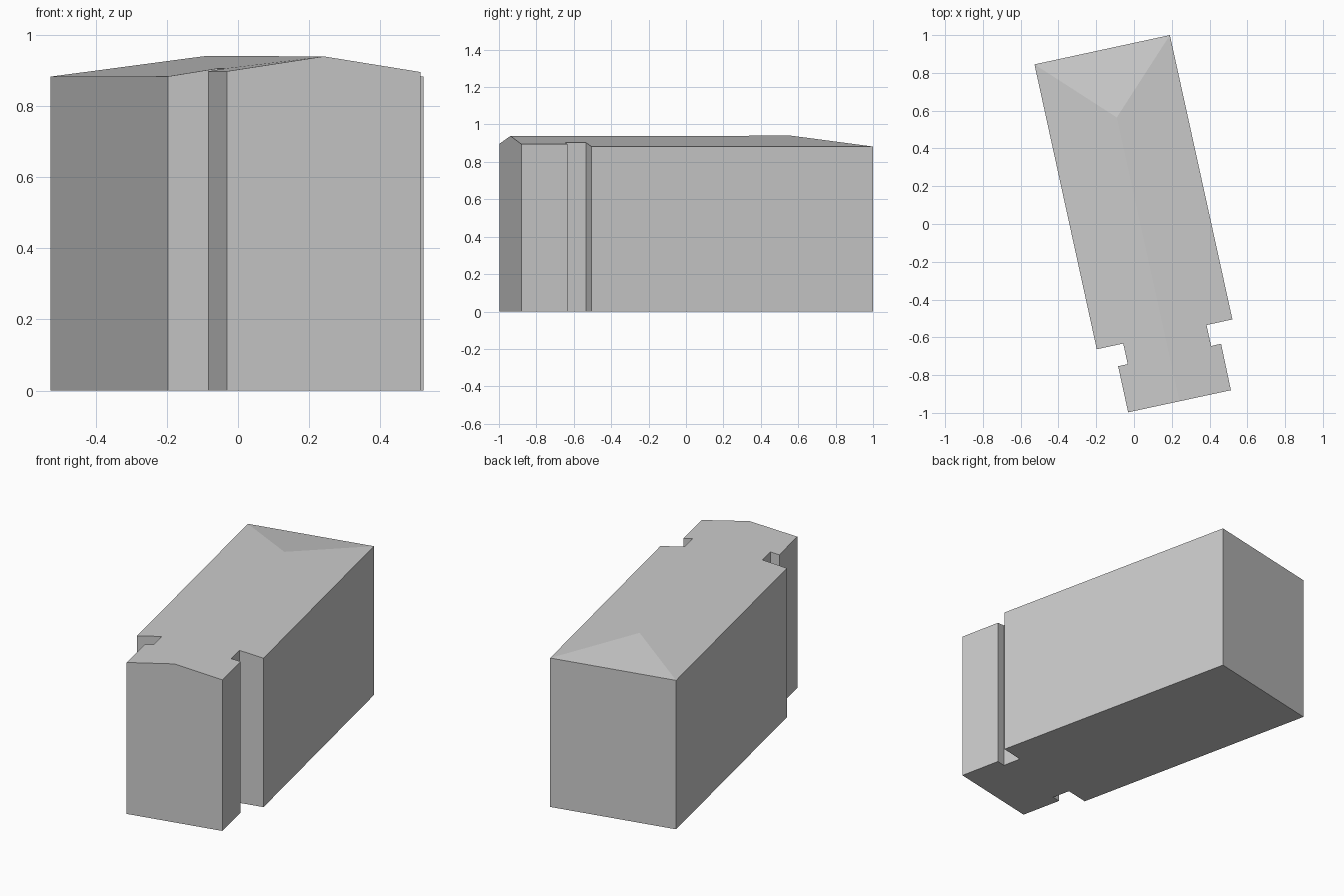
import bpy
import bmesh
from mathutils import Vector

cube = bpy.data.objects.get("Cube")
if cube:
    bpy.data.objects.remove(cube, do_unlink=True)

EAVE, RIDGE = 0.882, 0.94

# Single wall and roof colour
grey = bpy.data.materials.new("plain grey")
grey.use_nodes = True
colour = (0.6, 0.6, 0.6, 1)
grey.diffuse_color = colour
grey.node_tree.nodes["Principled BSDF"].inputs["Base Color"].default_value = colour

# Footprint halves, each running from the back corner to the front corner
right_side = [(-0.527, 0.845), (-0.197, -0.663), (-0.057, -0.633), (-0.033, -0.742),
              (-0.084, -0.753), (-0.031, -0.997)]
left_side = [(0.19, 1.0), (0.521, -0.505), (0.384, -0.535), (0.408, -0.646),
             (0.461, -0.634), (0.513, -0.88)]

# Roof frame: the ridge runs forward from the middle of the back wall
back_a, back_b = Vector(right_side[0]), Vector(left_side[0])
across = (back_b - back_a).normalized()
forward = Vector((across.y, -across.x))
back_mid = (back_a + back_b) / 2
half = (back_b - back_a).length / 2
hip_end = back_mid + forward * half
front_mid = (Vector(right_side[-1]) + Vector(left_side[-1])) / 2


def roof_height(p):
    offset = Vector(p) - back_mid
    inset = min(half - abs(offset.dot(across)), offset.dot(forward))
    return EAVE + (RIDGE - EAVE) * min(max(inset / half, 0), 1)


bm = bmesh.new()


def column(p):
    return bm.verts.new((*p, 0)), bm.verts.new((*p, roof_height(p)))


right_cols = [column(p) for p in right_side]
left_cols = [column(p) for p in left_side]
gable = column(front_mid)
ridge_back = bm.verts.new((*hip_end, RIDGE))

# Walls and floor
ring = right_cols + [gable] + left_cols[::-1]
for a, b in zip(ring, ring[1:] + ring[:1]):
    bm.faces.new((a[0], b[0], b[1], a[1]))
bm.faces.new([c[0] for c in reversed(ring)])

# Two long roof slopes and the hip at the back
bm.faces.new([c[1] for c in right_cols] + [gable[1], ridge_back])
bm.faces.new([ridge_back, gable[1]] + [c[1] for c in reversed(left_cols)])
bm.faces.new((ridge_back, left_cols[0][1], right_cols[0][1]))
bmesh.ops.recalc_face_normals(bm, faces=bm.faces)

mesh = bpy.data.meshes.new("building")
bm.to_mesh(mesh)
bm.free()
mesh.materials.append(grey)
building = bpy.data.objects.new("building", mesh)
bpy.context.collection.objects.link(building)
